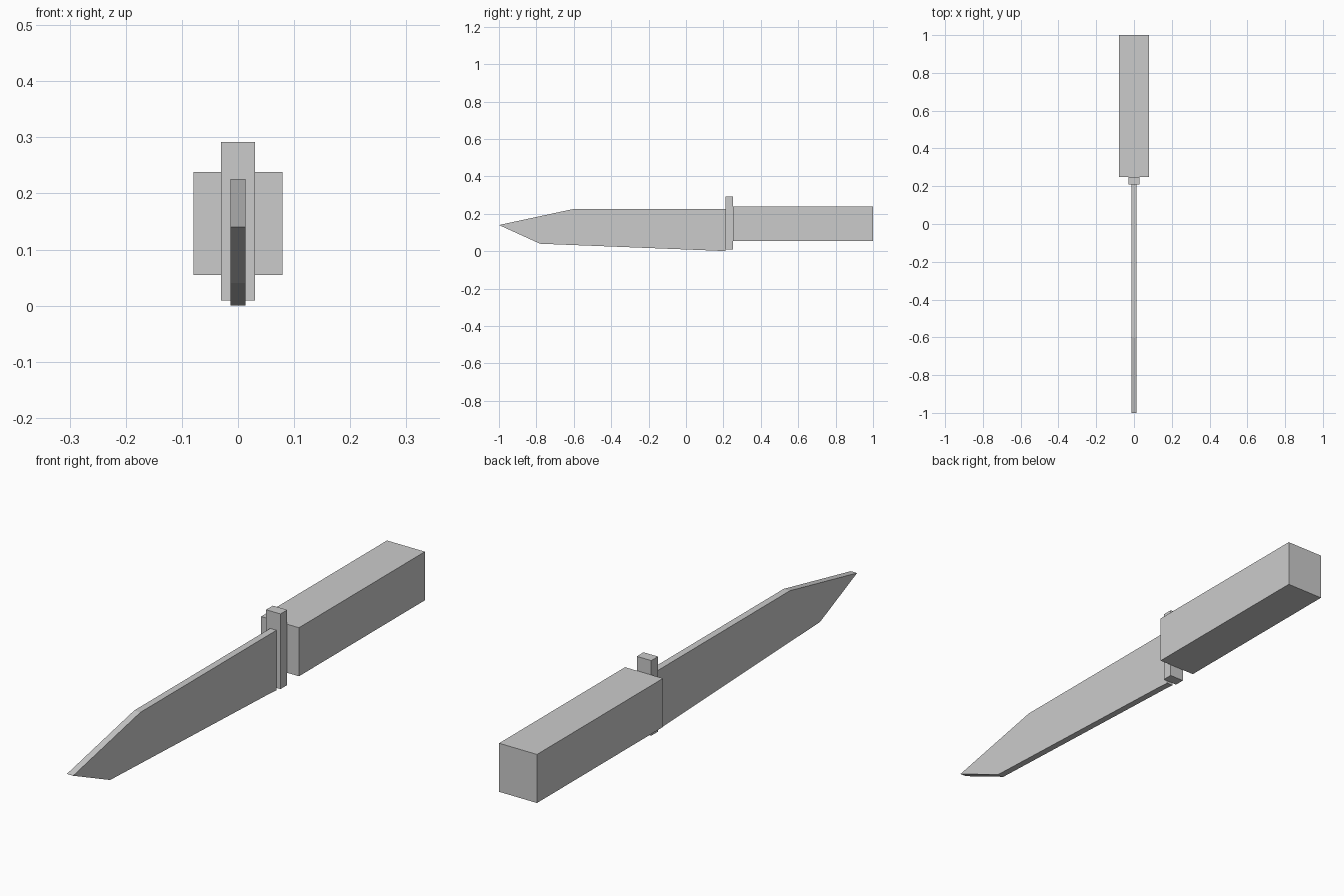
import bpy
import bmesh
from mathutils import Vector

cube = bpy.data.objects.get("Cube")
if cube:
    bpy.data.objects.remove(cube, do_unlink=True)

grey = bpy.data.materials.new("plain_grey")
grey.use_nodes = True
colour = (0.6, 0.6, 0.6, 1)
grey.diffuse_color = colour
grey.node_tree.nodes["Principled BSDF"].inputs["Base Color"].default_value = colour


def extrude_profile(name, profile, half_width):
    """Extrude a (y, z) outline symmetrically across x."""
    bm = bmesh.new()
    face = bm.faces.new([bm.verts.new((-half_width, y, z)) for y, z in profile])
    result = bmesh.ops.extrude_face_region(bm, geom=[face])
    moved = [v for v in result["geom"] if isinstance(v, bmesh.types.BMVert)]
    bmesh.ops.translate(bm, verts=moved, vec=Vector((2 * half_width, 0, 0)))
    bmesh.ops.recalc_face_normals(bm, faces=bm.faces)
    mesh = bpy.data.meshes.new(name)
    bm.to_mesh(mesh)
    bm.free()
    mesh.materials.append(grey)
    obj = bpy.data.objects.new(name, mesh)
    bpy.context.collection.objects.link(obj)
    return obj


def block(name, y0, y1, z0, z1, half_width):
    return extrude_profile(name, [(y0, z0), (y1, z0), (y1, z1), (y0, z1)], half_width)


# Flat blade with a clipped point
extrude_profile("blade", [(-1, 0.14), (-0.78, 0.04), (0.16, 0.003), (0.21, 0),
                          (0.21, 0.226), (-0.6, 0.226)], 0.013)

# Upright guard and square grip
block("guard", 0.21, 0.25, 0.009, 0.292, 0.03)
block("grip", 0.25, 1, 0.055, 0.238, 0.079)
